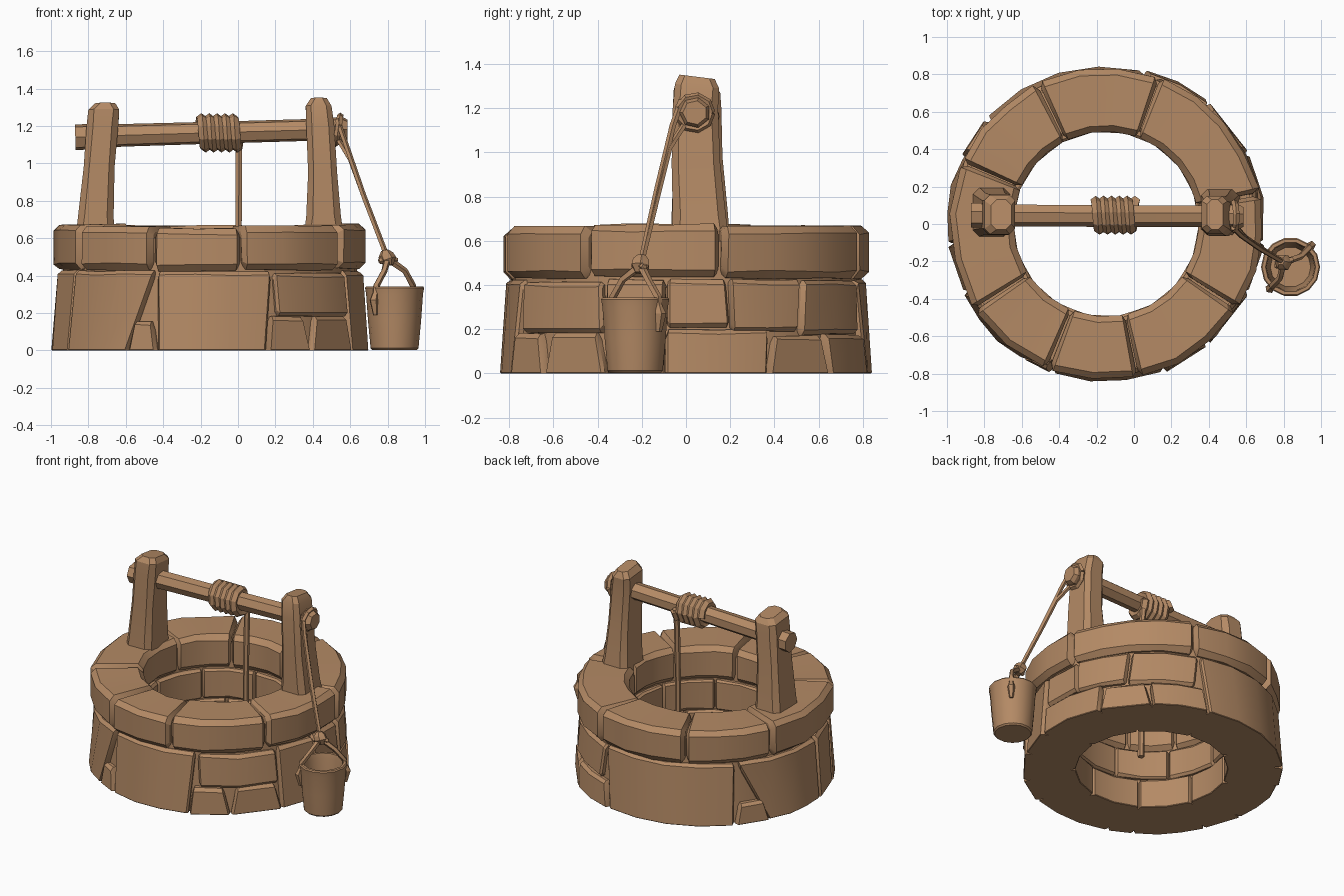
import bpy, bmesh, math, random
from mathutils import Vector

if "Cube" in bpy.data.objects:
    bpy.data.objects.remove(bpy.data.objects["Cube"])

random.seed(4)
CX = -0.15  # axis of the well
mat = bpy.data.materials.new("weathered_brown")
mat.diffuse_color = (0.456, 0.254, 0.130, 1)
mat.use_nodes = True
mat.node_tree.nodes["Principled BSDF"].inputs["Base Color"].default_value = mat.diffuse_color


def loft(name, sections, closed=False):
    """Skin a list of equal-length point loops; cap the ends unless closed."""
    bm = bmesh.new()
    rows = [[bm.verts.new(p) for p in s] for s in sections]
    n, m = len(rows), len(rows[0])
    for i in range(n if closed else n - 1):
        a, b = rows[i], rows[(i + 1) % n]
        for j in range(m):
            k = (j + 1) % m
            bm.faces.new((a[j], a[k], b[k], b[j]))
    if not closed:
        bm.faces.new(rows[0])
        bm.faces.new(rows[-1])
    bmesh.ops.recalc_face_normals(bm, faces=bm.faces)
    me = bpy.data.meshes.new(name)
    bm.to_mesh(me)
    bm.free()
    me.materials.append(mat)
    ob = bpy.data.objects.new(name, me)
    bpy.context.collection.objects.link(ob)
    return ob


def lathe(name, profile, cx, cy, sides):
    secs = []
    for i in range(sides):
        a = 2 * math.pi * i / sides
        secs.append([(cx + r * math.cos(a), cy + r * math.sin(a), z) for r, z in profile])
    return loft(name, secs, True)


def tube(name, pts, radii, sides=6, ref=(1, 0, 0)):
    pts = [Vector(p) for p in pts]
    if not isinstance(radii, (list, tuple)):
        radii = [radii] * len(pts)
    secs = []
    for i, p in enumerate(pts):
        t = (pts[min(i + 1, len(pts) - 1)] - pts[max(i - 1, 0)]).normalized()
        u = t.cross(Vector(ref)).normalized()
        v = t.cross(u)
        secs.append([p + radii[i] * (u * math.cos(2 * math.pi * k / sides) + v * math.sin(2 * math.pi * k / sides))
                     for k in range(sides)])
    return loft(name, secs)


def stone(name, b0, b1, t0, t1, z0, z1, rin, rout, c=0.028, taper=0.0):
    """Curved chamfered block; bottom edge spans b0..b1 degrees, top edge t0..t1."""
    cb = 0.004 if z0 == 0 else c
    prof = [(rin + cb, z0), (rout - cb, z0), (rout, z0 + cb), (rout, z1 - c),
            (rout - c, z1), (rin + c, z1), (rin, z1 - c), (rin, z0 + cb)]
    mid, span = (rin + rout) / 2, max(b1 - b0, t1 - t0)
    zmid = z0 if z0 == 0 else (z0 + z1) / 2
    e = min(0.25, math.degrees(c * 0.7 / rout) / span)
    n = max(1, round(span / 16))
    us = [0] + [e + (1 - 2 * e) * i / n for i in range(n + 1)] + [1]
    secs = []
    for u in us:
        end = u in (0, 1)
        bulge = random.uniform(-0.012, 0.004)
        sec = []
        for r, z in prof:
            if end:
                r = mid + (r - mid) * (1 - 2 * c / (rout - rin))
                z = zmid + (z - zmid) * (1 - 1.6 * c / (z1 - z0))
            f = (z - z0) / (z1 - z0)
            a = math.radians((b0 + (t0 - b0) * f) * (1 - u) + (b1 + (t1 - b1) * f) * u)
            if r > mid:
                r += bulge - taper * z
            if z > 0.02:
                z += random.uniform(-0.005, 0.005)
            sec.append((CX + r * math.cos(a), r * math.sin(a), z))
        secs.append(sec)
    return loft(name, secs)


# mortar core seen only in the cracks
lathe("wall_core", [(0.525, 0), (0.805, 0), (0.785, 0.42), (0.785, 0.60), (0.525, 0.60)], CX, 0, 36)

# outer base stones: bottom start/end, top start/end (degrees), z range
base = [(206, 238, 208, 249, 0, .425), (238.5, 250, 241, 248, 0, .155), (250.5, 291, 249.5, 294, 0, .425),
        (291.5, 310, 293, 307, 0, .18), (296, 333, 295, 332, .185, .415), (310.5, 334, 313, 331, 0, .18),
        (334.5, 353, 333, 353.5, 0, .425), (354, 14, 354, 13, .205, .425), (353.5, 26, 353.5, 27, 0, .20),
        (14.5, 38, 14, 40, .19, .425), (26.5, 50, 29, 47, 0, .17), (39, 70, 41, 72, .175, .42),
        (50.5, 76, 49, 74, 0, .175), (77, 138, 73, 139, 0, .425), (139, 155, 141, 152, 0, .14),
        (155, 187, 140, 187, 0, .425), (187.5, 205.5, 187.5, 207.5, 0, .425)]
for i, (b0, b1, t0, t1, z0, z1) in enumerate(base):
    if b1 < b0:
        b1, t1 = b1 + 360, t1 + 360
    stone(f"base_stone_{i + 1}", b0, b1, t0, t1, z0, z1, 0.64, 0.852, 0.02, 0.07)

# lining stones inside the shaft, two staggered courses
for row, (z0, z1) in enumerate([(0, .21), (.215, .425)]):
    for i in range(9):
        a = 40 * i + 18 * row
        stone(f"lining_stone_{row + 1}_{i + 1}", a, a + 39, a, a + 39, z0, z1, 0.495, 0.66, 0.014)

# capping ring
joints = [11, 70, 116, 157, 213, 248, 282, 327, 371]
for i in range(8):
    a, b = joints[i] + 0.4, joints[i + 1] - 0.4
    top = 0.675 if i in (3, 7) else random.uniform(0.652, 0.668)
    stone(f"rim_stone_{i + 1}", a, b, a + random.uniform(-.5, .5), b, 0.43 + random.uniform(-.008, .008),
          top, 0.495, 0.838, 0.033)


# posts: z, x min, x max, y min, y max, chamfer
def post(name, levels):
    secs = []
    for z, x0, x1, y0, y1, c in levels:
        tilt = 0.02 if z > 1.28 else 0
        secs.append([(x, y, z - tilt * (y - y0) / (y1 - y0)) for x, y in (
            (x0 + c, y0), (x1 - c, y0), (x1, y0 + c), (x1, y1 - c),
            (x1 - c, y1), (x0 + c, y1), (x0, y1 - c), (x0, y0 + c))])
    loft(name, secs)


post("left_post", [(.58, -.87, -.66, -.07, .20, .03), (.72, -.855, -.665, -.065, .19, .035),
                   (.98, -.825, -.66, -.055, .165, .03), (1.2, -.81, -.64, -.06, .16, .035),
                   (1.29, -.80, -.635, -.055, .155, .03), (1.325, -.765, -.655, -.03, .13, .03)])
post("right_post", [(.58, .35, .57, -.06, .195, .03), (.72, .365, .55, -.06, .18, .035),
                    (.95, .375, .53, -.065, .155, .03), (1.2, .365, .515, -.06, .145, .03),
                    (1.31, .362, .50, -.05, .15, .028), (1.352, .39, .475, -.03, .13, .025)])

# windlass axle
tube("axle", [(-.87, .05, 1.14), (-.80, .05, 1.142), (-.62, .048, 1.15), (-.1, .045, 1.165),
              (.35, .045, 1.178), (.56, .04, 1.18), (.585, .04, 1.18)],
     [.07, .07, .062, .06, .06, .07, .055], 7, (0, 0, 1))

# rope coil and the strand hanging in the shaft
coil = []
for i in range(5 * 9 + 1):
    a = 2 * math.pi * i / 9
    coil.append((-.205 + .21 * i / 45, .045 + .078 * math.cos(a), 1.163 + .078 * math.sin(a)))
tube("rope_coil", coil, .029, 5)
tube("shaft_rope", [(.005, .11, 1.17), (.005, .095, 1.05), (.003, .085, .6), (.008, .08, 0.0)],
     [.022, .02, .019, .022], 6)

# bucket rope looped on the axle end
loop = [(.535 + .012 * math.sin(a), .04 + .075 * math.cos(a), 1.18 + .075 * math.sin(a))
        for a in [2 * math.pi * i / 9 for i in range(10)]]
tube("axle_loop", loop, .018, 5)
knot = (.80, -.205, .49)
tube("bucket_rope_upper", [(.53, -.02, 1.235), (.57, -.06, 1.12), (.67, -.13, .83), knot], .015, 5, (0, 1, 0))
tube("bucket_rope_lower", [(.54, -.01, 1.12), (.60, -.075, 1.02), (.68, -.13, .80), knot], .014, 5, (0, 1, 0))
tube("knot", [(.785, -.20, .535), (.79, -.203, .51), (.803, -.207, .485), (.81, -.21, .455)],
     [.02, .042, .045, .022], 6, (0, 1, 0))
tube("knot_wrap", [(.755, -.225, .475), (.80, -.207, .495), (.85, -.19, .48)], [.014, .03, .014], 5, (0, 0, 1))

# bucket with two bail strands and ears
BX, BY = .837, -.23
lathe("bucket", [(0, .002), (.118, .002), (.128, .012), (.142, .16), (.152, .30), (.158, .335), (.152, .343),
                 (.134, .343), (.128, .31), (.108, .04), (0, .04)], BX, BY, 14)
for side, s in (("left", -1), ("right", 1)):
    dx, dy = s * .69, s * .72
    top = (BX + .142 * dx, BY + .142 * dy, .345)
    tube(f"{side}_bail_strand", [knot, (BX + .08 * dx, BY + .08 * dy, .425), top,
                                 (BX + .15 * dx, BY + .15 * dy, .27)], [.02, .017, .018, .018], 5, (1, -1, 0))
    tube(f"{side}_bail_ear", [(BX + .148 * dx, BY + .148 * dy, .31), (BX + .16 * dx, BY + .16 * dy, .27),
                              (BX + .148 * dx, BY + .148 * dy, .19)], [.014, .026, .014], 5, (1, -1, 0))

# clean the bucket's pole vertices, then shade smooth with sharp edges kept
bm = bmesh.new()
me = bpy.data.objects["bucket"].data
bm.from_mesh(me)
bmesh.ops.remove_doubles(bm, verts=bm.verts, dist=0.0005)
bmesh.ops.recalc_face_normals(bm, faces=bm.faces)
bm.to_mesh(me)
bm.free()
for ob in bpy.data.objects:
    ob.select_set(True)
    bpy.context.view_layer.objects.active = ob
bpy.ops.object.shade_smooth_by_angle(angle=math.radians(26))
